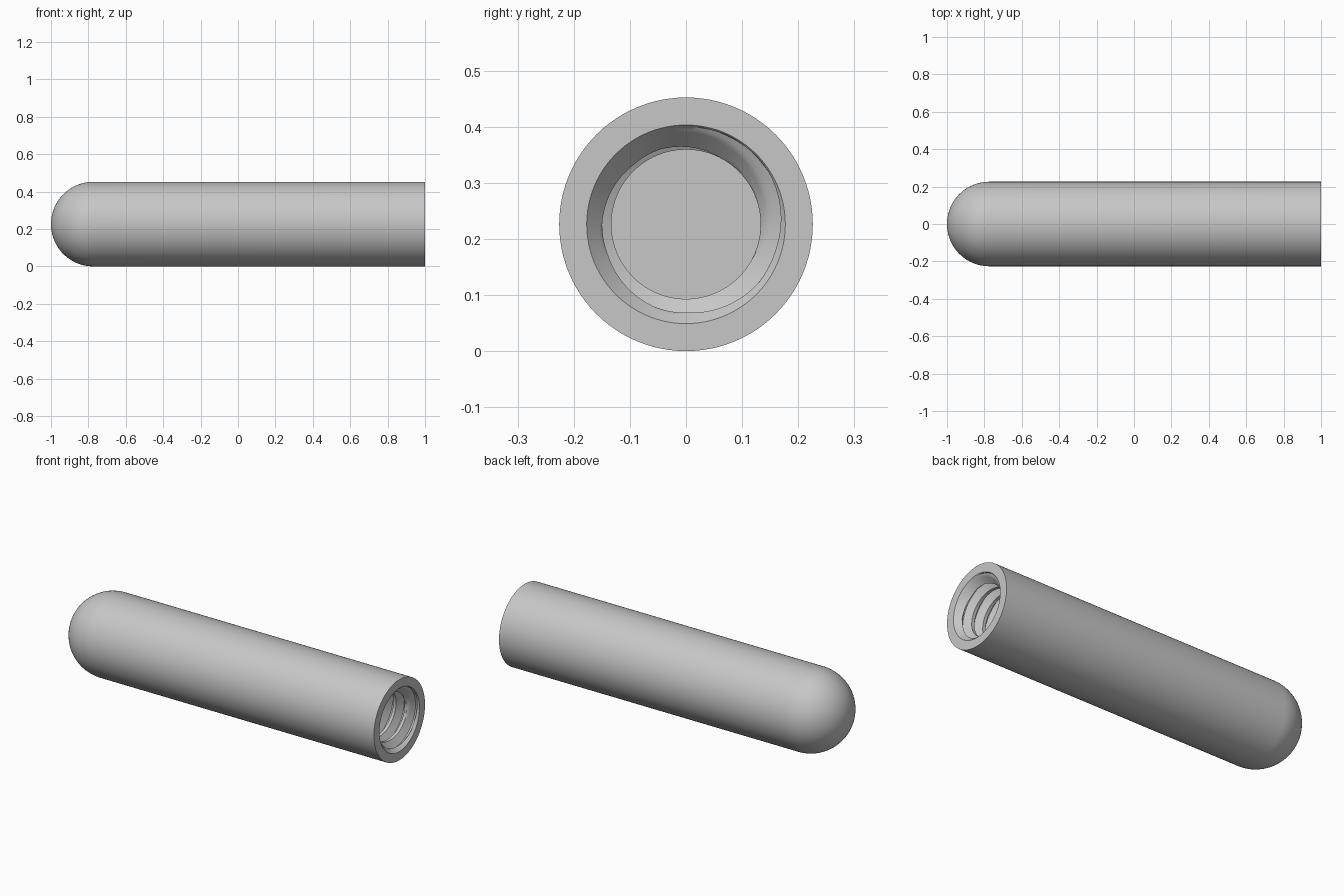
import bpy, bmesh, math

if "Cube" in bpy.data.objects:
    bpy.data.objects.remove(bpy.data.objects["Cube"])

N = 96                            # segments around the axis
R = 0.226                         # outer radius, also height of the axis
MOUTH, MINOR, MAJOR = 0.177, 0.133, 0.174
PITCH, STEPS = 0.07, 16           # thread pitch and rows per turn
FLOOR, THREAD_END = 0.25, 0.32    # bore bottom and last thread
CHAMFER = 0.05

grey = bpy.data.materials.new("grey")
grey.diffuse_color = (0.57, 0.57, 0.57, 1)
grey.use_nodes = True
grey.node_tree.nodes["Principled BSDF"].inputs["Base Color"].default_value = grey.diffuse_color

bm = bmesh.new()


def skin(rows):
    """Join rows of (x, radius) per column into quads around the x axis."""
    grid = []
    for row in rows:
        ring = []
        for i, (x, r) in enumerate(row):
            a = 2 * math.pi * (i % N) / N
            ring.append(bm.verts.new((x, r * math.cos(a), R + r * math.sin(a))))
        grid.append(ring)
    for lower, upper in zip(grid, grid[1:]):
        for i in range(N):
            bm.faces.new((lower[i], lower[i + 1], upper[i + 1], upper[i]))


def thread_depth(j):
    """Flat root, sloped flanks and flat crest over one pitch."""
    j %= STEPS
    if j <= 2:
        return 1.0
    if j <= 7:
        return (7 - j) / 5
    return max(0.0, (j - 11) / 5)


def bore_point(j, i):
    x = 0.995 + PITCH * (i / N - 0.25 + j / STEPS)
    x = min(1.0, max(FLOOR, x))
    fade = min(1.0, max(0.0, (x - THREAD_END) / 0.08))
    thread = MINOR + (MAJOR - MINOR) * thread_depth(j) * fade
    cone = MOUTH - (MOUTH - MINOR) * (1.0 - x) / CHAMFER
    return x, max(MINOR, thread, cone)


# Outer shell: round nose, straight tube, flat rim
outline = [(R - 1 - R * math.cos(t), R * math.sin(t))
           for t in (math.pi / 2 * k / 24 for k in range(25))]
outline += [(1.0, R), (1.0, MOUTH)]
skin([[p] * (N + 1) for p in outline])

# Threaded bore with a chamfered mouth
turns = math.ceil((1 - FLOOR) / PITCH) + 2
skin([[bore_point(j, i) for i in range(N + 1)]
      for j in range(2 * STEPS, -turns * STEPS, -1)])

# Flat bore floor
skin([[(FLOOR, MINOR)] * (N + 1), [(FLOOR, 0.0)] * (N + 1)])

bmesh.ops.remove_doubles(bm, verts=bm.verts, dist=1e-5)
bmesh.ops.recalc_face_normals(bm, faces=bm.faces)

mesh = bpy.data.meshes.new("threaded_sleeve")
bm.to_mesh(mesh)
bm.free()
mesh.materials.append(grey)
sleeve = bpy.data.objects.new("threaded_sleeve", mesh)
bpy.context.collection.objects.link(sleeve)
bpy.context.view_layer.objects.active = sleeve
sleeve.select_set(True)
bpy.ops.object.shade_smooth_by_angle(angle=math.radians(30))
